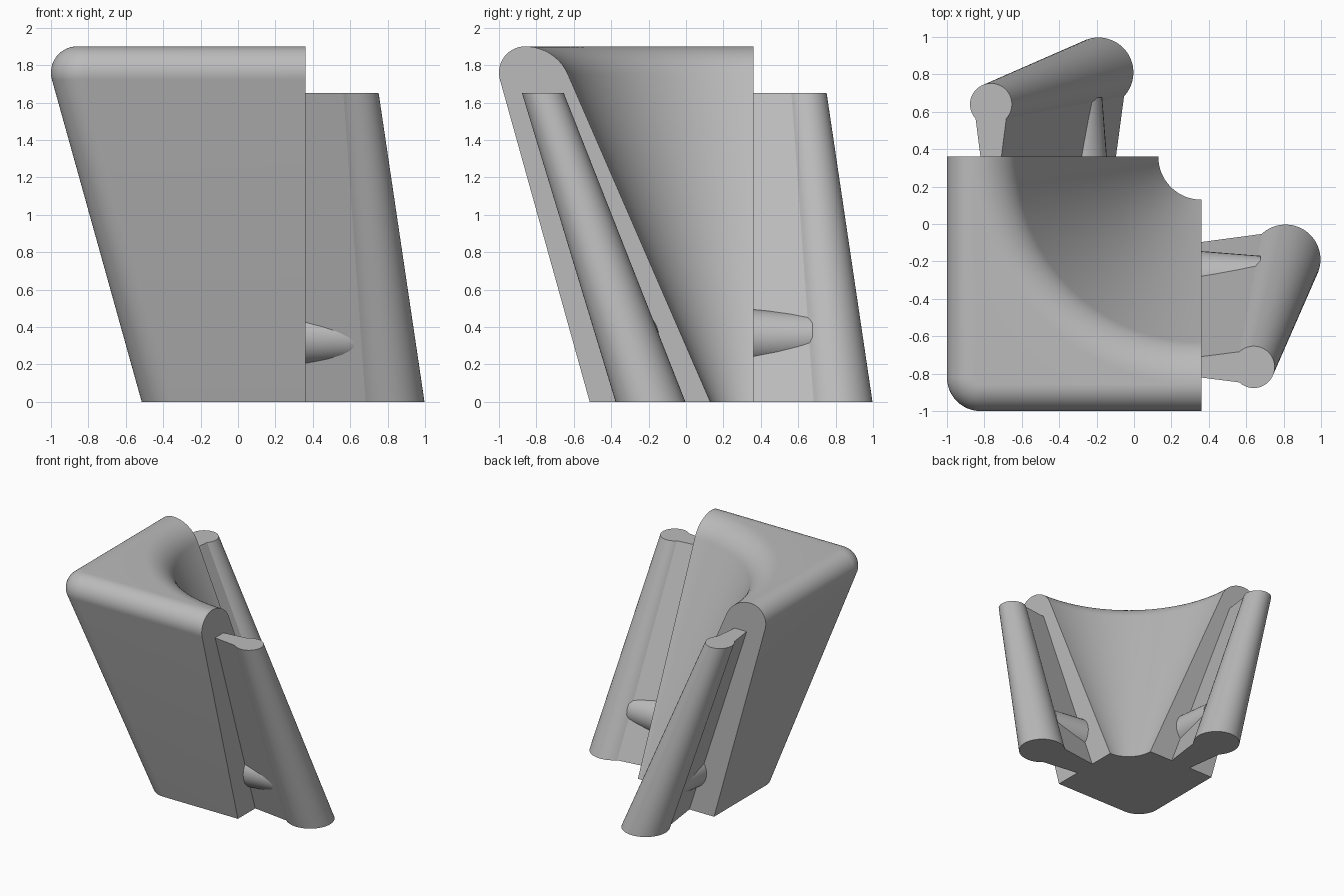
import bpy, bmesh
from math import sin, cos, radians, pi

cube = bpy.data.objects.get("Cube")
if cube:
    bpy.data.objects.remove(cube, do_unlink=True)

grey = bpy.data.materials.new("plain_grey")
grey.use_nodes = True
colour = (0.5, 0.5, 0.5, 1)
grey.diffuse_color = colour
grey.node_tree.nodes["Principled BSDF"].inputs["Base Color"].default_value = colour

END = 0.36        # plane of both cut ends, and axis of the inner sweep
STEPS = 40        # stations round the corner


def loft(name, rings, cap_ends=True):
    """Skin closed rings of equal length, then cap the first and last."""
    bm = bmesh.new()
    rows = [[bm.verts.new(p) for p in ring] for ring in rings]
    n = len(rows[0])
    for a, b in zip(rows, rows[1:]):
        for i in range(n):
            j = (i + 1) % n
            bm.faces.new((a[i], a[j], b[j], b[i]))
    bm.faces.new(rows[0])
    bm.faces.new(rows[-1])
    bmesh.ops.remove_doubles(bm, verts=bm.verts, dist=1e-4)
    bmesh.ops.recalc_face_normals(bm, faces=bm.faces)
    mesh = bpy.data.meshes.new(name)
    bm.to_mesh(mesh)
    bm.free()
    mesh.materials.append(grey)
    obj = bpy.data.objects.new(name, mesh)
    bpy.context.collection.objects.link(obj)
    bpy.ops.object.select_all(action="DESELECT")
    obj.select_set(True)
    bpy.context.view_layer.objects.active = obj
    bpy.ops.object.shade_smooth_by_angle(angle=radians(30))
    return obj


def arc(cx, cz, r, start, stop, count):
    angles = [radians(start + (stop - start) * i / count) for i in range(count + 1)]
    return [(cx + r * cos(a), cz + r * sin(a)) for a in angles]


# Corner block: leaning outer walls, rounded rim, conical inner wall
outer = [(-0.515, 0)] + arc(-0.86, 1.76, 0.14, 195.5, 90, 14)
inner = arc(-0.86, 1.65, 0.25, 90, 23.5, 14) + [(0.13, 0)]


def outer_point(d, z, s):
    r = 0.18 - (max(0, d + 1) if z > 1 else 0)
    if s == 0:
        return (END, d, z)
    if s == STEPS:
        return (d, END, z)
    a = 1.5 * pi - 0.5 * pi * (s - 1) / (STEPS - 2)
    return (d + r + r * cos(a), d + r + r * sin(a), z)


def inner_point(d, z, s):
    a = 1.5 * pi - 0.5 * pi * s / STEPS
    return (END + (END - d) * cos(a), END + (END - d) * sin(a), z)


loft("corner_block", [[outer_point(d, z, s) for d, z in outer]
                      + [inner_point(d, z, s) for d, z in inner]
                      for s in range(STEPS + 1)])


# Tapered rail with a flared neck joining it to the block end
def rail_ring(cx, cy, r, z):
    ring = [(x, y, z) for x, y in arc(cx, cy, r, -133, 133, 40)]
    return ring + [(END, cy + r * 0.5, z), (END, cy - r * 0.5, z)]


# Tapered peg that runs through the neck
def peg_ring(x, r):
    return [(x, y, z) for y, z in arc(-0.295, 0.345, r, 0, 348.75, 31)]


parts = {
    "rail": [rail_ring(0.81, -0.19, 0.187, 0), rail_ring(0.64, -0.765, 0.112, 1.65)],
    "peg": [peg_ring(END, 0.15), peg_ring(0.675, 0.125)],
}
for part, rings in parts.items():
    loft("left_" + part, rings)
    # the second set is reflected across the corner diagonal
    loft("back_" + part, [[(y, x, z) for x, y, z in ring] for ring in rings])
